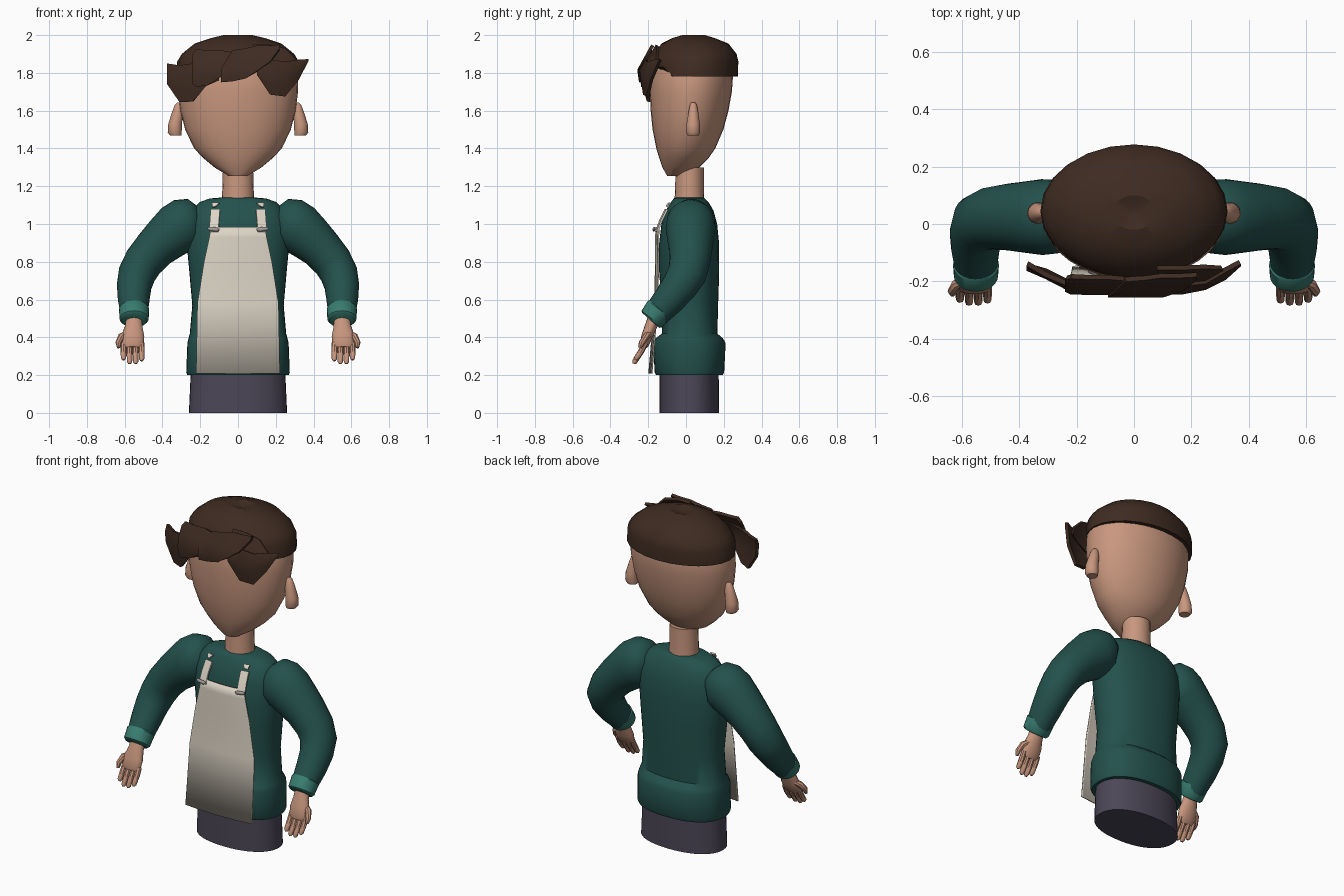
import bpy
import bmesh
from math import cos, sin, pi, radians, copysign
from mathutils import Vector

start_cube = bpy.data.objects.get("Cube")
if start_cube:
    bpy.data.objects.remove(start_cube, do_unlink=True)


def material(name, r, g, b):
    mat = bpy.data.materials.new(name)
    mat.use_nodes = True
    mat.diffuse_color = (r, g, b, 1)
    shader = mat.node_tree.nodes["Principled BSDF"]
    shader.inputs["Base Color"].default_value = (r, g, b, 1)
    shader.inputs["Roughness"].default_value = 0.8
    return mat


skin = material("warm_skin", .58, .31, .21)
hair = material("dark_brown_hair", .048, .024, .015)
teal = material("deep_teal_knit", .017, .082, .073)
cuff_teal = material("light_teal_cuff", .04, .2, .16)
trouser = material("slate_purple_cloth", .072, .062, .095)
canvas = material("cream_canvas", .72, .66, .56)
metal = material("grey_buckle", .36, .35, .33)


def finish(name, bm, mat, sharp=40, mirror=False):
    """Turn a bmesh into a smooth shaded object, mirrored if it is one of a pair."""
    bmesh.ops.recalc_face_normals(bm, faces=bm.faces)
    mesh = bpy.data.meshes.new(name)
    bm.to_mesh(mesh)
    bm.free()
    mesh.materials.append(mat)
    obj = bpy.data.objects.new(name, mesh)
    bpy.context.collection.objects.link(obj)
    for poly in mesh.polygons:
        poly.use_smooth = True
    mesh.set_sharp_from_angle(angle=radians(sharp))
    if mirror:
        obj.modifiers.new("pair", 'MIRROR').use_mirror_merge = False
    return obj


def skin_rings(bm, rings):
    """Bridge closed rings of points and cap both ends."""
    loops = [[bm.verts.new(p) for p in ring] for ring in rings]
    n = len(loops[0])
    for low, high in zip(loops, loops[1:]):
        for i in range(n):
            j = (i + 1) % n
            bm.faces.new((low[i], low[j], high[j], high[i]))
    bm.faces.new(loops[0][::-1])
    bm.faces.new(loops[-1])


def loft(name, rings, mat, sides=32, power=2.0, **kw):
    """Stack level oval rings given as (z, centre x, half width, front y, back y)."""
    def rounded(c):
        return copysign(abs(c) ** (2 / power), c)
    out = []
    for z, cx, hw, front, back in rings:
        mid, depth = (front + back) / 2, (back - front) / 2
        angles = [2 * pi * i / sides for i in range(sides)]
        out.append([(cx + hw * rounded(cos(a)), mid + depth * rounded(sin(a)), z)
                    for a in angles])
    bm = bmesh.new()
    skin_rings(bm, out)
    return finish(name, bm, mat, **kw)


def tube(bm, path, sides=16):
    """Sweep ovals along a path of (x, y, z, width radius, depth radius)."""
    pts = [Vector(p[:3]) for p in path]
    rings = []
    for i, p in enumerate(path):
        t = (pts[min(i + 1, len(pts) - 1)] - pts[max(i - 1, 0)]).normalized()
        u = t.cross(Vector((0, 1, 0))).normalized()
        v = t.cross(u)
        angles = [2 * pi * k / sides for k in range(sides)]
        rings.append([pts[i] + u * cos(a) * p[3] + v * sin(a) * p[4] for a in angles])
    skin_rings(bm, rings)


def sheet(name, rows, thick, mat, **kw):
    """Thin solid sheet from a grid of points."""
    bm = bmesh.new()
    grid = [[bm.verts.new(p) for p in row] for row in rows]
    for a, b in zip(grid, grid[1:]):
        for i in range(len(a) - 1):
            bm.faces.new((a[i], a[i + 1], b[i + 1], b[i]))
    bmesh.ops.recalc_face_normals(bm, faces=bm.faces)
    bmesh.ops.solidify(bm, geom=bm.faces[:], thickness=thick)
    return finish(name, bm, mat, **kw)


# Head, neck and ears
loft("head", [(1.255, 0, .05, -.10, -.02), (1.30, 0, .125, -.125, .07),
              (1.35, 0, .185, -.142, .12), (1.4, 0, .232, -.157, .155),
              (1.5, 0, .28, -.177, .198), (1.6, 0, .305, -.187, .225),
              (1.7, 0, .318, -.192, .243), (1.8, 0, .315, -.188, .25),
              (1.88, 0, .28, -.16, .23), (1.94, 0, .2, -.1, .16)], skin)
loft("neck", [(1.1, 0, .088, -.062, .098), (1.18, 0, .083, -.058, .094),
              (1.3, 0, .08, -.055, .094)], skin, sides=20)
loft("ear", [(1.468, .33, .03, .008, .068), (1.485, .335, .037, 0, .076),
             (1.53, .333, .036, .002, .074), (1.59, .32, .03, .012, .066),
             (1.63, .313, .022, .02, .058), (1.643, .31, .012, .028, .05)],
     skin, sides=14, mirror=True)

# Hair cap, raised at the forehead and dimpled at the crown
cap = loft("hair_cap", [(1.78, 0, .326, -.185, .275), (1.86, 0, .322, -.188, .277),
                        (1.9, 0, .298, -.17, .268), (1.955, 0, .23, -.13, .225),
                        (1.985, 0, .14, -.07, .15), (2.0, 0, .075, -.02, .1),
                        (1.985, 0, .015, .03, .055)], hair, sides=24, sharp=30)
for vert in cap.data.vertices:
    if vert.co.z < 1.79 and vert.co.y < -.1:
        vert.co.z = 1.83


# Swept fringe: each lock is a row of (x, top z, bottom z)
def fringe_point(x, z, shift):
    y = -.24 + .55 * max(0, z - 1.82) + .15 * max(0, 1.8 - z)
    return (x, y + .5 * max(0, abs(x) - .22) + shift, z)


locks = {
    "outer_right": (0, [(-.375, 1.85, 1.74), (-.31, 1.84, 1.645), (-.24, 1.85, 1.648),
                        (-.17, 1.87, 1.73), (-.1, 1.87, 1.76)]),
    "inner_right": (-.008, [(-.24, 1.9, 1.74), (-.22, 1.925, 1.725), (-.16, 1.92, 1.735),
                            (-.09, 1.92, 1.78), (-.03, 1.91, 1.82)]),
    "centre": (-.016, [(-.09, 1.82, 1.75), (-.03, 1.92, 1.755), (.04, 1.93, 1.77),
                       (.1, 1.945, 1.81), (.17, 1.945, 1.86), (.22, 1.95, 1.93)]),
    "upper_left": (.008, [(.08, 1.95, 1.82), (.16, 1.95, 1.8), (.25, 1.93, 1.83),
                          (.31, 1.87, 1.84)]),
    "outer_left": (-.005, [(.1, 1.82, 1.79), (.17, 1.87, 1.685), (.25, 1.86, 1.675),
                           (.32, 1.87, 1.76), (.372, 1.873, 1.86)]),
}
for side, (shift, columns) in locks.items():
    rows = [[fringe_point(x, top + (low - top) * f, shift) for x, top, low in columns]
            for f in (0, .35, .7, 1)]
    sheet("hair_lock_" + side, rows, .018, hair)

# Sweater with a thick hem, and the trousers below it
loft("sweater", [(.2, 0, .268, -.158, .195), (.215, 0, .274, -.166, .202),
                 (.37, 0, .268, -.174, .21), (.395, 0, .262, -.16, .195),
                 (.42, 0, .255, -.128, .166), (.57, 0, .242, -.13, .17),
                 (.75, 0, .258, -.142, .176), (.9, 0, .272, -.142, .175),
                 (1.0, 0, .272, -.13, .165), (1.07, 0, .245, -.108, .146),
                 (1.115, 0, .205, -.08, .12), (1.135, 0, .15, -.065, .1),
                 (1.14, 0, .09, -.055, .09)], teal, sides=40, power=2.3)
loft("trousers", [(0, 0, .26, -.14, .175), (.22, 0, .25, -.14, .173)],
     trouser, sides=40, power=2.2)

# Bent sleeves
bm = bmesh.new()
tube(bm, [(.2, .03, 1.03, .06, .08), (.235, .03, 1.025, .112, .11),
          (.27, .026, 1.01, .135, .128), (.32, .024, .975, .138, .132),
          (.38, .024, .925, .125, .124), (.44, .024, .87, .112, .116),
          (.5, .02, .8, .105, .108), (.535, .005, .735, .1, .104),
          (.55, -.035, .67, .092, .095), (.552, -.09, .6, .084, .085),
          (.55, -.16, .52, .072, .07)], sides=24)
finish("sleeve", bm, teal, sharp=60, mirror=True)

# Rolled cuffs
bm = bmesh.new()
tube(bm, [(.55, -.137, .553, .072, .066), (.55, -.142, .548, .08, .075),
          (.55, -.18, .498, .077, .07), (.55, -.187, .49, .066, .06)], sides=24)
finish("cuff", bm, cuff_teal, mirror=True)

# Hands: palm, four fingers and a thumb on the outer side
bm = bmesh.new()
tube(bm, [(.55, -.165, .51, .042, .034), (.552, -.185, .46, .046, .032),
          (.556, -.205, .41, .06, .03), (.558, -.222, .36, .058, .024),
          (.558, -.228, .345, .045, .015)])
for k, length in enumerate((.08, .095, .095, .075)):
    x = .51 + .032 * k
    tube(bm, [(x, -.215, .37, .015, .015), (x, -.235, .33, .016, .016),
              (x, -.225 - length * .5, .365 - length, .014, .014),
              (x, -.228 - length * .5, .355 - length, .007, .007)], sides=8)
tube(bm, [(.59, -.195, .42, .016, .018), (.618, -.21, .405, .018, .018),
          (.633, -.235, .37, .016, .016), (.632, -.245, .345, .009, .009)], sides=8)
finish("hand", bm, skin, mirror=True)

# Apron bib, fully smooth over its thin edges
columns = (-1, -.97, -.6, -.2, .2, .6, .97, 1)
bib = [(.21, .222, -.2), (.58, .215, -.168), (.8, .18, -.165),
       (.93, .152, -.164), (.985, .142, -.162)]
sheet("apron", [[(hw * c, y + .014 * c * c, z) for c in columns] for z, hw, y in bib],
      .008, canvas, sharp=180)

# Shoulder straps with buckles
strap = [(.96, .128, -.164), (1.02, .125, -.142), (1.08, .12, -.112)]
sheet("apron_strap", [[(x - .024, y, z), (x + .024, y + .008, z)] for z, x, y in strap],
      .01, canvas, mirror=True)
sheet("strap_end", [[(.1, -.095, 1.112), (.14, -.087, 1.115)],
                    [(.118, -.108, 1.095), (.135, -.1, 1.09)]], .008, canvas, mirror=True)
bm = bmesh.new()
tube(bm, [(.1, -.168, .97, .006, .004), (.112, -.17, .971, .011, .008),
          (.145, -.168, .974, .011, .008), (.16, -.164, .976, .006, .004)], sides=10)
finish("strap_buckle", bm, metal, mirror=True)
